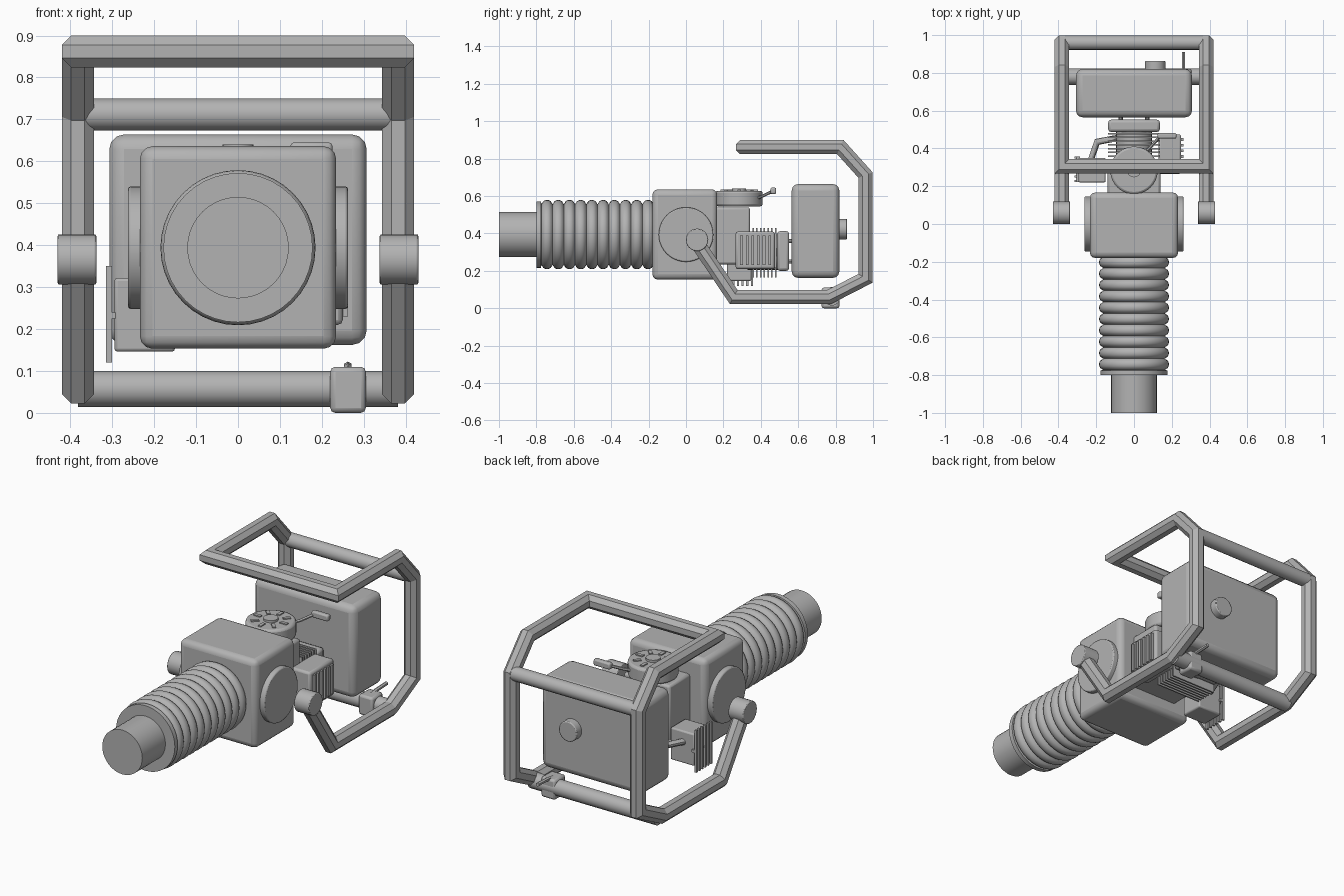
import bpy, bmesh, math
from mathutils import Vector, Matrix

cube = bpy.data.objects.get("Cube")
if cube:
    bpy.data.objects.remove(cube, do_unlink=True)

grey = bpy.data.materials.new("plain_grey")
grey.use_nodes = True
COLOUR = (0.45, 0.45, 0.45, 1)
grey.diffuse_color = COLOUR
grey.node_tree.nodes["Principled BSDF"].inputs["Base Color"].default_value = COLOUR


def finish(bm, name, smooth=False, bevel=0, segments=2):
    bmesh.ops.recalc_face_normals(bm, faces=bm.faces)
    mesh = bpy.data.meshes.new(name)
    bm.to_mesh(mesh)
    bm.free()
    mesh.materials.append(grey)
    obj = bpy.data.objects.new(name, mesh)
    bpy.context.collection.objects.link(obj)
    if bevel:
        mod = obj.modifiers.new("rounded_edges", "BEVEL")
        mod.width, mod.segments = bevel, segments
        mod.limit_method = "ANGLE"
    if smooth:
        bpy.ops.object.select_all(action="DESELECT")
        obj.select_set(True)
        bpy.context.view_layer.objects.active = obj
        bpy.ops.object.shade_smooth_by_angle(angle=math.radians(35))
    return obj


def add_box(bm, lo, hi, turn=0):
    lo, hi = Vector(lo), Vector(hi)
    size = hi - lo
    bmesh.ops.create_cube(bm, size=1, matrix=Matrix.Rotation(turn, 4, "Z")
                          @ Matrix.Translation((lo + hi) / 2) @ Matrix.Diagonal((*size, 1)))


def box(name, lo, hi, bevel=0, segments=2):
    bm = bmesh.new()
    add_box(bm, lo, hi)
    return finish(bm, name, bevel > 0, bevel, segments)


def cylinder(name, start, end, radius, sides=32, bevel=0):
    start, end = Vector(start), Vector(end)
    axis = end - start
    turn = Vector((0, 0, 1)).rotation_difference(axis).to_matrix().to_4x4()
    bm = bmesh.new()
    bmesh.ops.create_cone(bm, cap_ends=True, segments=sides, radius1=radius, radius2=radius,
                          depth=axis.length, matrix=Matrix.Translation((start + end) / 2) @ turn)
    return finish(bm, name, True, bevel)


def skin(bm, rings):
    for a, b in zip(rings, rings[1:]):
        for i in range(len(a)):
            j = (i + 1) % len(a)
            bm.faces.new((a[i], a[j], b[j], b[i]))
    bm.faces.new(rings[0])
    bm.faces.new(rings[-1])


def sweep(name, points, flat_radius, sides=8, smooth=False):
    """Tube along a path with mitred corners."""
    pts = [Vector(p) for p in points]
    dirs = [(b - a).normalized() for a, b in zip(pts, pts[1:])]
    ref = Vector((1, 0, 0)) if abs(dirs[0].x) < 0.7 else Vector((0, 0, 1))
    u = (ref - dirs[0] * ref.dot(dirs[0])).normalized()
    v = dirs[0].cross(u)
    r = flat_radius / math.cos(math.pi / sides)
    angles = [(i + 0.5) * math.tau / sides for i in range(sides)]
    ring = [pts[0] + r * (u * math.cos(t) + v * math.sin(t)) for t in angles]
    bm = bmesh.new()
    rings = [[bm.verts.new(p) for p in ring]]
    for i, d in enumerate(dirs):
        n = (d + dirs[min(i + 1, len(dirs) - 1)]).normalized()
        ring = [p + d * ((pts[i + 1] - p).dot(n) / d.dot(n)) for p in ring]
        rings.append([bm.verts.new(p) for p in ring])
    skin(bm, rings)
    return finish(bm, name, smooth)


# Guard frame: both sides and the handle are one bent tube
TUBE, FX = 0.038, 0.382
side = [(0.06, 0.35), (0.255, 0.06), (0.765, 0.06), (0.96, 0.16),
        (0.96, 0.712), (0.825, 0.862), (0.305, 0.862)]
path = [(-FX, y, z) for y, z in side] + [(FX, y, z) for y, z in reversed(side)]
sweep("guard_frame", path, TUBE)
cylinder("rear_cross_bar", (-FX, 0.96, 0.712), (FX, 0.96, 0.712), TUBE, 16)
cylinder("bottom_cross_bar", (-FX, 0.78, 0.057), (FX, 0.78, 0.057), 0.043, 16)

# Throttle clamp and lever on the bottom bar
box("throttle_clamp", (0.22, 0.725, 0.0), (0.305, 0.82, 0.11), 0.012)
sweep("throttle_lever", [(0.262, 0.76, 0.1), (0.262, 0.82, 0.108), (0.262, 0.91, 0.112)], 0.009, 6)

# Gearbox housing, side discs and frame mounts
Z = 0.394
box("gearbox_housing", (-0.234, -0.18, 0.153), (0.234, 0.167, 0.636), 0.03, 3)
for label, s in (("left", 1), ("right", -1)):
    cylinder(label + "_side_disc", (s * 0.22, 0, Z), (s * 0.262, 0, Z), 0.146, 40, 0.006)
    cylinder(label + "_mount_bush", (s * 0.338, 0.059, 0.366), (s * 0.43, 0.059, 0.366), 0.06, 24, 0.004)

# Ribbed bellows, turned around the y axis
RIBS, STEPS, SIDES = 10, 6, 40
profile = [(-0.8, 0.178), (-0.775, 0.178)]
pitch = 0.6 / RIBS
for k in range(RIBS * STEPS + 1):
    wave = abs(math.sin(math.pi * k / STEPS))
    profile.append((-0.773 + pitch * k / STEPS, 0.162 + 0.023 * math.sqrt(wave)))
bm = bmesh.new()
skin(bm, [[bm.verts.new((r * math.cos(i * math.tau / SIDES), y, Z + r * math.sin(i * math.tau / SIDES)))
           for i in range(SIDES)] for y, r in profile])
finish(bm, "bellows", True)
cylinder("tool_shank", (0, -1, Z), (0, -0.79, Z), 0.121, 40)

# Fuel tank with its cap
box("fuel_tank", (-0.307, 0.565, 0.162), (0.307, 0.82, 0.664), 0.035, 3)
cylinder("fuel_cap", (0.112, 0.81, 0.423), (0.112, 0.862, 0.423), 0.055, 24, 0.005)

# Engine block, finned barrel and head
box("crankcase", (-0.14, 0.15, 0.235), (0.14, 0.342, 0.54), 0.012)
cylinder("engine_barrel", (0, 0.33, 0.3), (0, 0.5, 0.3), 0.095, 24)
bm = bmesh.new()
for i in range(7):
    y = 0.355 + i * 0.02
    add_box(bm, (-0.138, y, 0.165), (0.138, y + 0.008, 0.43))
finish(bm, "cooling_fins")
box("cylinder_head", (-0.137, 0.487, 0.2), (0.137, 0.552, 0.412), 0.015)
for x in (-0.07, 0.07):
    for z in (0.25, 0.36):
        cylinder("head_bolt", (x, 0.545, z), (x, 0.563, z), 0.011, 8)

# Recoil starter with radial vents and pull handle
SY = 0.284
cylinder("starter_cover", (0, SY, 0.545), (0, SY, 0.628), 0.126, 40, 0.012)
cylinder("starter_hub", (0, SY, 0.62), (0, SY, 0.64), 0.037, 20)
bm = bmesh.new()
for i in range(8):
    add_box(bm, (0.06, -0.009, 0.626), (0.1, 0.009, 0.634), i * math.tau / 8)
vents = finish(bm, "starter_vents")
vents.location.y = SY
sweep("pull_cord", [(0.05, 0.37, 0.585), (0.09, 0.41, 0.6), (0.14, 0.465, 0.627)], 0.007, 6)
box("pull_handle", (0.125, 0.452, 0.61), (0.225, 0.482, 0.645), 0.008)

# Muffler with upright ribs
box("muffler", (0.13, 0.265, 0.21), (0.25, 0.475, 0.41), 0.012)
bm = bmesh.new()
for i in range(6):
    y = 0.29 + i * 0.03
    add_box(bm, (0.24, y, 0.23), (0.262, y + 0.014, 0.39))
finish(bm, "muffler_ribs")

# Air filter with a slatted guard and intake pipe
box("air_filter", (-0.295, 0.22, 0.146), (-0.15, 0.35, 0.322), 0.008)
bm = bmesh.new()
for i in range(6):
    y = 0.222 + i * 0.025
    add_box(bm, (-0.315, y, 0.12), (-0.301, y + 0.011, 0.35))
add_box(bm, (-0.306, 0.222, 0.225), (-0.285, 0.358, 0.24))
finish(bm, "filter_guard_slats")
sweep("intake_pipe", [(-0.235, 0.32, 0.26), (-0.195, 0.435, 0.27), (-0.09, 0.455, 0.3)], 0.016, 10, True)
